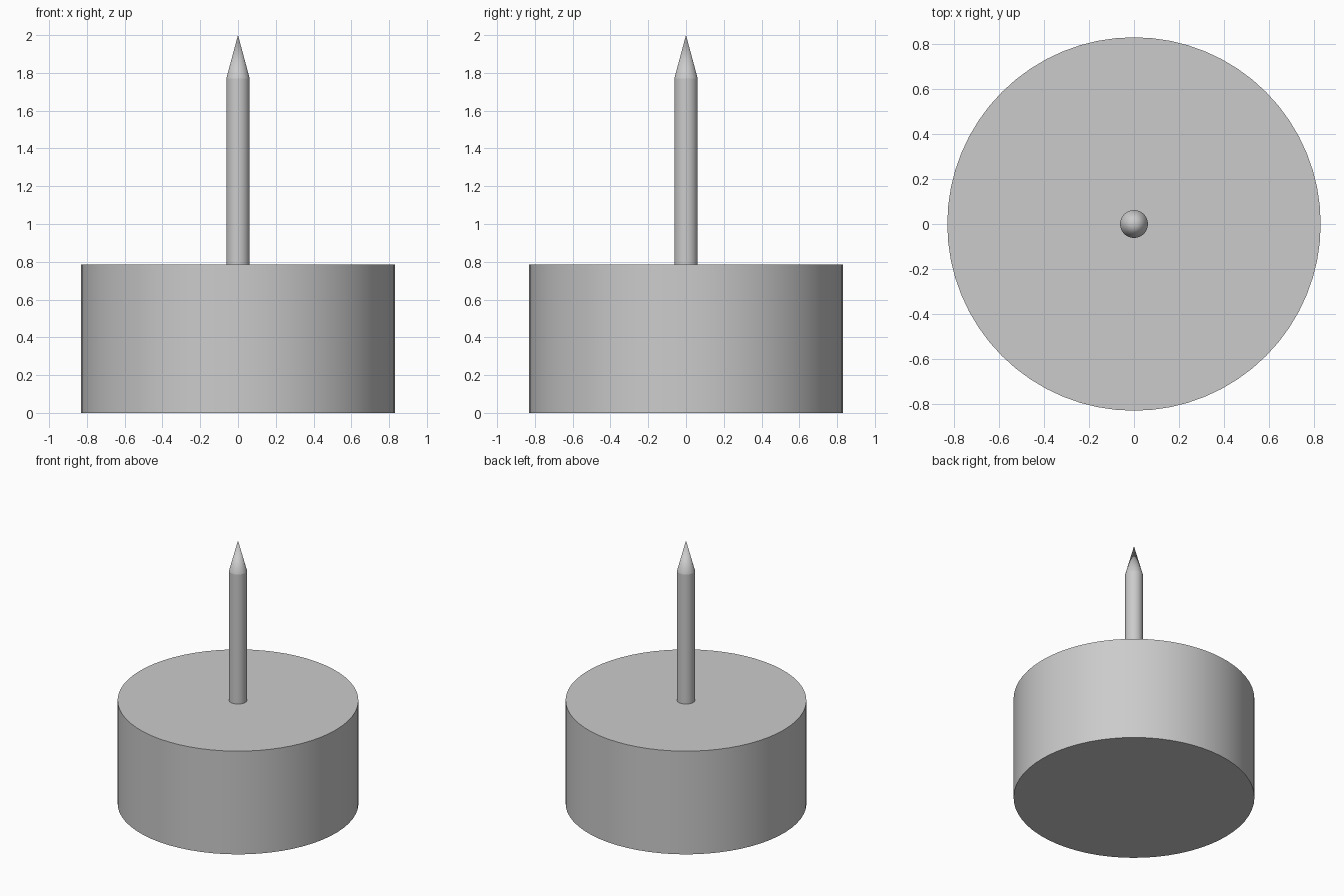
import bpy
import math

cube = bpy.data.objects.get("Cube")
if cube:
    bpy.data.objects.remove(cube, do_unlink=True)

grey = bpy.data.materials.new("plain grey")
grey.use_nodes = True
colour = (0.6, 0.6, 0.6, 1)
grey.diffuse_color = colour
grey.node_tree.nodes["Principled BSDF"].inputs["Base Color"].default_value = colour


def round_part(name, sides, bottom, top, r_bottom, r_top):
    """Upright cylinder or cone between two heights."""
    bpy.ops.mesh.primitive_cone_add(
        vertices=sides, radius1=r_bottom, radius2=r_top,
        depth=top - bottom, location=(0, 0, (bottom + top) / 2))
    part = bpy.context.object
    part.name = name
    part.data.materials.append(grey)
    bpy.ops.object.shade_smooth_by_angle(angle=math.radians(30))
    return part


BASE_TOP, SHAFT_TOP, TIP = 0.785, 1.77, 2.0
BASE_R, PIN_R = 0.83, 0.062

# Heavy round base
round_part("base", 64, 0, BASE_TOP, BASE_R, BASE_R)

# Upright pin: straight shaft and pointed tip, joined so the rim shades as one
shaft = round_part("pin_shaft", 32, BASE_TOP, SHAFT_TOP, PIN_R, PIN_R)
tip = round_part("pin_tip", 32, SHAFT_TOP, TIP, PIN_R, 0)
